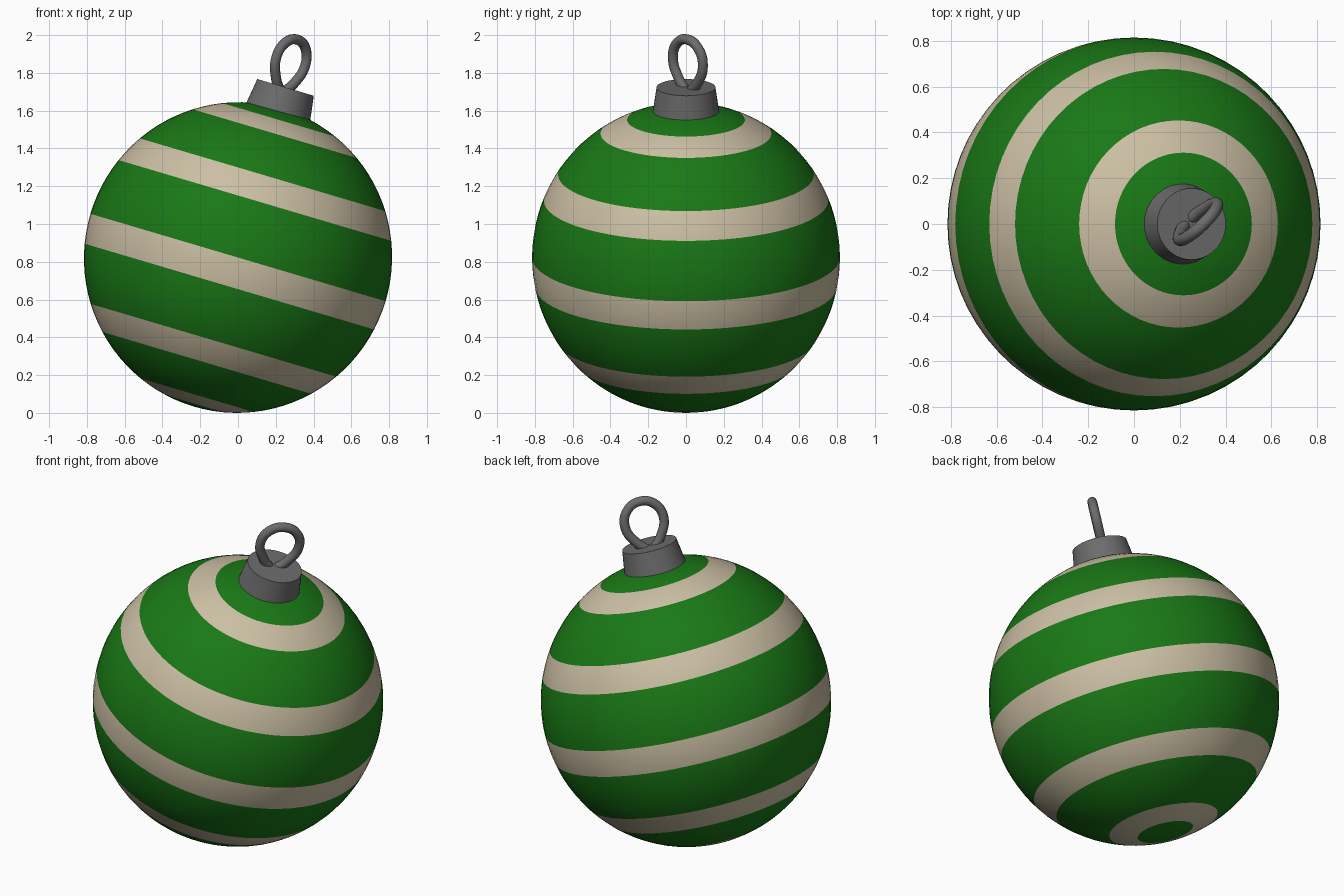
import bpy, math
from mathutils import Matrix

if "Cube" in bpy.data.objects:
    bpy.data.objects.remove(bpy.data.objects["Cube"])

# Everything is built along one axis, then tilted sideways about the ball centre
TILT = Matrix.Translation((0, 0, 0.8225)) @ Matrix.Rotation(math.radians(16.5), 4, 'Y')


def material(name, color):
    m = bpy.data.materials.new(name)
    m.diffuse_color = (*color, 1)
    m.use_nodes = True
    m.node_tree.nodes["Principled BSDF"].inputs["Base Color"].default_value = m.diffuse_color
    return m


green = material("green", (0.01, 0.19, 0.008))
cream = material("cream", (0.60, 0.52, 0.37))
metal = material("dark_grey", (0.15, 0.15, 0.15))

# Ball: every third latitude zone (1/16 of a half turn) is a cream stripe
bpy.ops.mesh.primitive_uv_sphere_add(segments=64, ring_count=48, radius=1)
ball = bpy.context.object
ball.name = "ball"
ball.data.materials.append(green)
ball.data.materials.append(cream)
for f in ball.data.polygons:
    zone = int(math.acos(max(-1, min(1, f.center.normalized().z))) / math.pi * 16)
    f.material_index = 1 if zone % 3 == 2 else 0
    f.use_smooth = True
ball.matrix_world = TILT @ Matrix.Diagonal((0.815, 0.815, 0.823, 1))

# Cap: short tapered drum sunk into the ball
bpy.ops.mesh.primitive_cone_add(vertices=48, radius1=0.177, radius2=0.156, depth=0.145)
cap = bpy.context.object
cap.name = "cap"
cap.data.materials.append(metal)
bpy.ops.object.shade_smooth_by_angle(angle=math.radians(35))
cap.matrix_world = TILT @ Matrix.Translation((-0.0145, 0, 0.8625))

# Hanging loop: teardrop wire turned 45 degrees to the tilt
half = [(0.022, 0.915), (0.068, 0.965), (0.112, 1.07), (0.08, 1.16)]
path = [(-x, z) for x, z in half] + [(0, 1.195)] + half[::-1]
curve = bpy.data.curves.new("hanging_loop", 'CURVE')
curve.dimensions = '3D'
curve.bevel_depth = 0.027
curve.bevel_resolution = 4
curve.use_fill_caps = True
spline = curve.splines.new('BEZIER')
spline.resolution_u = 10
spline.bezier_points.add(len(path) - 1)
for p, (x, z) in zip(spline.bezier_points, path):
    p.co = (x, 0, z)
    p.handle_left_type = p.handle_right_type = 'AUTO'
curve.materials.append(metal)
loop = bpy.data.objects.new("hanging_loop", curve)
bpy.context.collection.objects.link(loop)
loop.matrix_world = TILT @ Matrix.Translation((-0.027, 0.01, 0)) @ Matrix.Rotation(math.radians(45), 4, 'Z')
